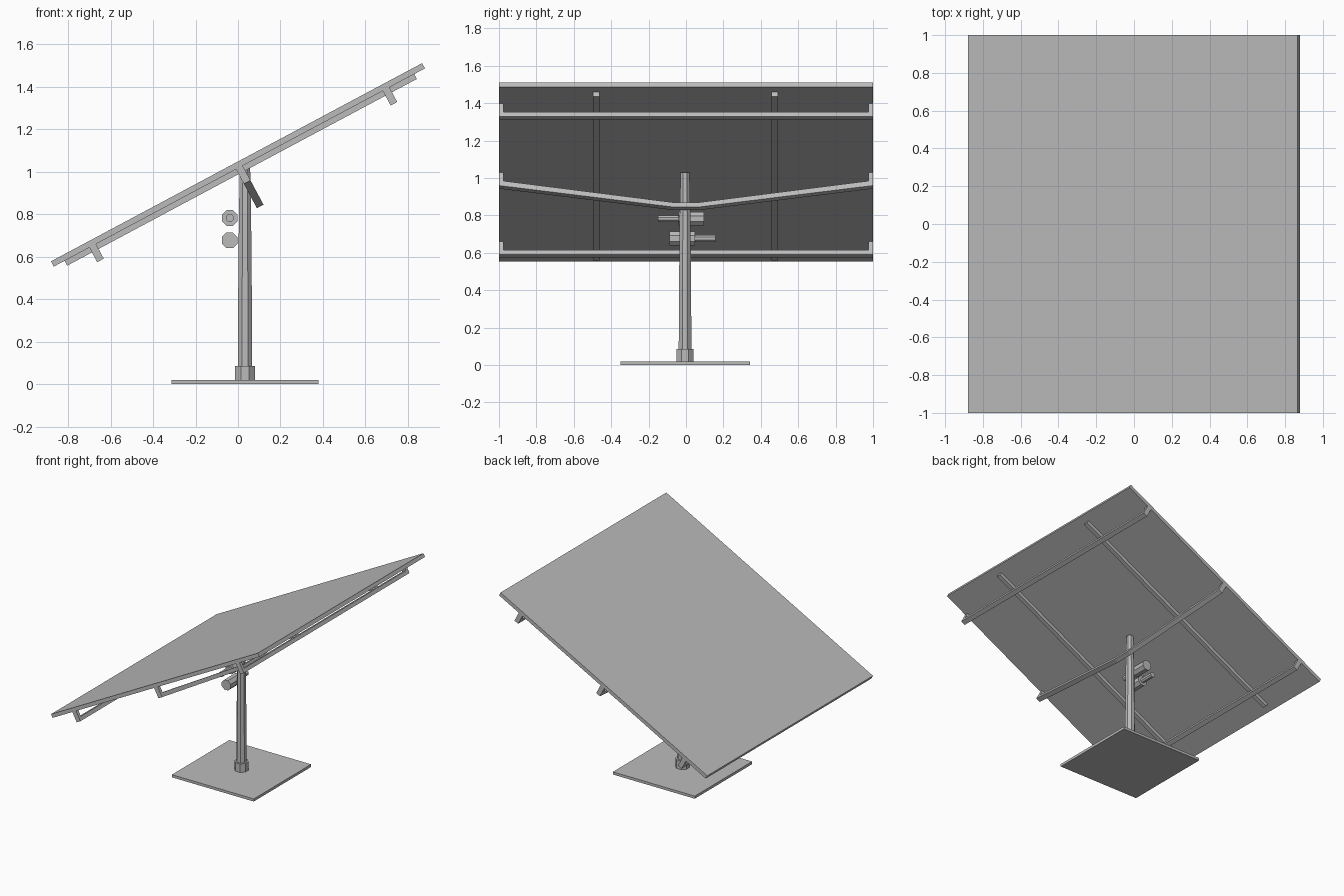
import bpy, bmesh, math
from mathutils import Matrix

cube = bpy.data.objects.get("Cube")
if cube:
    bpy.data.objects.remove(cube, do_unlink=True)

grey = bpy.data.materials.new("plain_grey")
grey.use_nodes = True
colour = (0.5, 0.5, 0.5, 1)
grey.diffuse_color = colour
grey.node_tree.nodes["Principled BSDF"].inputs["Base Color"].default_value = colour

# Frame of the tilted panel: local x runs up the slope, z is its normal
TILT = Matrix.Translation((0, 0, 1.0325)) @ Matrix.Rotation(math.radians(-28.1), 4, 'Y')
HALF = 0.014      # half the panel thickness
POLE_X, POLE_Y = 0.033, -0.005


def finish(name, bm, matrix=Matrix()):
    bmesh.ops.transform(bm, matrix=matrix, verts=bm.verts)
    bmesh.ops.recalc_face_normals(bm, faces=bm.faces)
    mesh = bpy.data.meshes.new(name)
    bm.to_mesh(mesh)
    bm.free()
    mesh.materials.append(grey)
    obj = bpy.data.objects.new(name, mesh)
    bpy.context.collection.objects.link(obj)
    return obj


def box(name, low, high, matrix=Matrix()):
    bm = bmesh.new()
    bmesh.ops.create_cube(bm, size=1)
    for v in bm.verts:
        for i in range(3):
            v.co[i] = high[i] if v.co[i] > 0 else low[i]
    return finish(name, bm, matrix)


def lathe(name, profile, matrix, sides=8):
    """Closed faceted solid from (radius, height) pairs."""
    bm = bmesh.new()
    rings = []
    for r, z in profile:
        ring = []
        for i in range(sides):
            a = 2 * math.pi * (i + 0.5) / sides
            ring.append(bm.verts.new((r * math.cos(a), r * math.sin(a), z)))
        rings.append(ring)
    for a, b in zip(rings, rings[1:]):
        for i in range(sides):
            j = (i + 1) % sides
            bm.faces.new((a[i], a[j], b[j], b[i]))
    bm.faces.new(rings[0])
    bm.faces.new(rings[-1])
    return finish(name, bm, matrix)


def cross_beam(name, u, drop, flat):
    """Bent beam with upturned ends; its middle hangs lower by drop."""
    top, bottom, inner = -0.064, -0.092, 0.975
    half = [(flat, top - drop), (inner, top), (inner, -HALF),
            (1, -HALF), (1, bottom), (flat, bottom - drop)]
    outline = half + [(-y, v) for y, v in reversed(half)]
    bm = bmesh.new()
    face = bm.faces.new([bm.verts.new((u - 0.0175, y, v)) for y, v in outline])
    side = bmesh.ops.extrude_face_region(bm, geom=[face])["geom"]
    bmesh.ops.translate(bm, vec=(0.035, 0, 0),
                        verts=[g for g in side if isinstance(g, bmesh.types.BMVert)])
    return finish(name, bm, TILT)


# Tilted panel and the two rails beneath it
box("panel", (-0.99, -1, -HALF), (0.99, 1, HALF), TILT)
for name, y in (("front_rail", -0.48), ("back_rail", 0.474)):
    box(name, (-0.933, y - 0.017, -0.04), (0.933, y + 0.017, -HALF), TILT)

# Cross beams
cross_beam("lower_beam", -0.783, 0, 0.07)
cross_beam("middle_beam", 0, 0.13, 0.07)
cross_beam("upper_beam", 0.783, 0, 0.07)

# Base plate, collar and pole
box("base_plate", (POLE_X - 0.346, POLE_Y - 0.346, 0), (POLE_X + 0.346, POLE_Y + 0.346, 0.02))
stand = Matrix.Translation((POLE_X, POLE_Y, 0))
lathe("collar", [(0.05, 0.01), (0.05, 0.085)], stand)
lathe("pole", [(0.037, 0.05), (0.035, 0.4), (0.031, 0.8), (0.026, 1.03)], stand)

# Two actuators lying along y, facing opposite ways
for name, z, way in (("upper_actuator", 0.782, 1), ("lower_actuator", 0.677, -1)):
    place = Matrix.Translation((-0.039, 0.004, z)) @ Matrix.Rotation(-way * math.pi / 2, 4, 'X')
    lathe(name, [(0.02, -0.155), (0.02, -0.045), (0.04, -0.045), (0.04, 0.092)], place)
